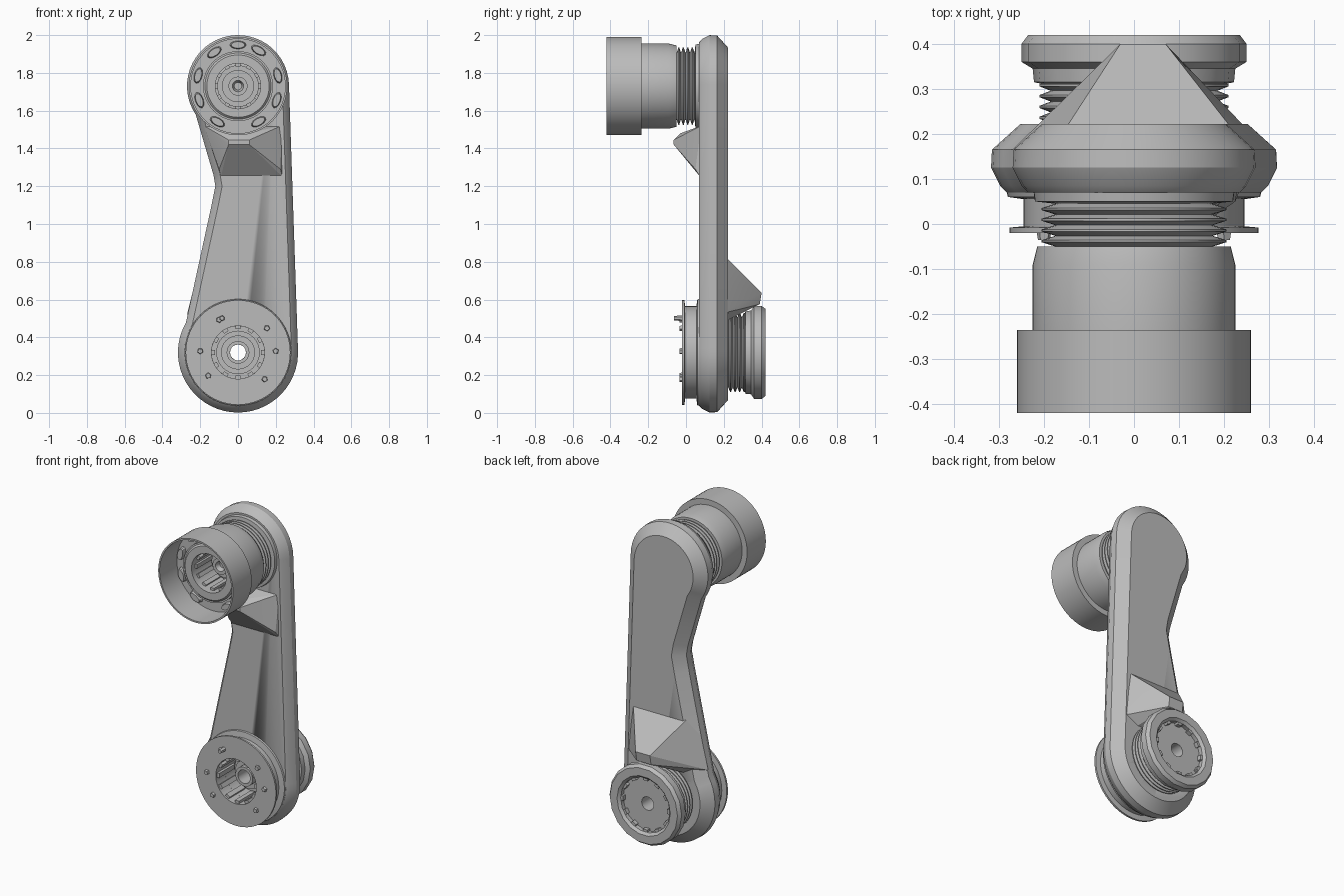
import bpy, bmesh, math
from mathutils import Vector, Matrix

cube = bpy.data.objects.get("Cube")
if cube:
    bpy.data.objects.remove(cube, do_unlink=True)

GREY = (0.5, 0.5, 0.5, 1)
mat = bpy.data.materials.new("neutral grey")
mat.use_nodes = True
mat.diffuse_color = GREY
mat.node_tree.nodes["Principled BSDF"].inputs["Base Color"].default_value = GREY

LOW, TOP = 0.32, 1.73          # heights of the two joint axes


def finish(name, bm, angle=30):
    """Turn a bmesh into a shaded grey object."""
    bmesh.ops.remove_doubles(bm, verts=bm.verts, dist=1e-5)
    bmesh.ops.recalc_face_normals(bm, faces=bm.faces)
    me = bpy.data.meshes.new(name)
    bm.to_mesh(me)
    bm.free()
    ob = bpy.data.objects.new(name, me)
    bpy.context.collection.objects.link(ob)
    me.materials.append(mat)
    bpy.ops.object.select_all(action='DESELECT')
    ob.select_set(True)
    bpy.context.view_layer.objects.active = ob
    bpy.ops.object.shade_smooth_by_angle(angle=math.radians(angle))
    return ob


def lathe(name, z, profile, steps=64, ring=False):
    """Spin (radius, y) points around a y-parallel axis at height z."""
    bm = bmesh.new()
    vs = [bm.verts.new((r, y, z)) for r, y in profile]
    pairs = list(zip(vs, vs[1:])) + ([(vs[-1], vs[0])] if ring else [])
    edges = [bm.edges.new(p) for p in pairs]
    bmesh.ops.spin(bm, geom=vs + edges, cent=(0, 0, z), axis=(0, 1, 0),
                   angle=2 * math.pi, steps=steps)
    return finish(name, bm)


def hull(name, pts):
    bm = bmesh.new()
    for p in pts:
        bm.verts.new(p)
    bmesh.ops.convex_hull(bm, input=bm.verts)
    return finish(name, bm, 15)


def around(name, z, radius, y, size, angles, round_sides=0):
    """Small blocks or studs set around a joint axis; size is radial, y, tangential."""
    bm = bmesh.new()
    for a in angles:
        m = (Matrix.Translation((0, y, z)) @ Matrix.Rotation(-math.radians(a), 4, 'Y')
             @ Matrix.Translation((radius, 0, 0)) @ Matrix.Diagonal((*size, 1)))
        if round_sides:
            bmesh.ops.create_cone(bm, cap_ends=True, segments=round_sides, radius1=0.5,
                                  radius2=0.4, depth=1,
                                  matrix=m @ Matrix.Rotation(math.pi / 2, 4, 'X'))
        else:
            bmesh.ops.create_cube(bm, size=1, matrix=m)
    return finish(name, bm)


def thread(y0, y1, count, crest, root):
    """Zigzag profile for ridged necks."""
    step = (y1 - y0) / count
    pts = []
    for i in range(count):
        y = y0 + i * step
        pts += [(root, y), (crest, y + step * 0.4), (crest, y + step * 0.6)]
    return pts + [(root, y1)]


# Link body: offset sections of one outline
def arc(z, r, a0, a1, n):
    return [Vector((r * math.cos(t), z + r * math.sin(t)))
            for t in (math.radians(a0 + (a1 - a0) * i / n) for i in range(n + 1))]


def inset(pts, d):
    out = []
    for i, p in enumerate(pts):
        e1 = (p - pts[i - 1]).normalized()
        e2 = (pts[(i + 1) % len(pts)] - p).normalized()
        n1, n2 = Vector((-e1.y, e1.x)), Vector((-e2.y, e2.x))
        out.append(p + (n1 + n2) * d / (1 + n1.dot(n2)))
    return out


outline = arc(LOW, 0.318, 150, 364, 32) + arc(TOP, 0.27, 2, 214, 28)
outline += [Vector(p) for p in ((-0.13, 1.26), (-0.12, 1.2), (-0.14, 1.1))]
bm = bmesh.new()
loops = [[bm.verts.new((p.x, y, p.y)) for p in inset(outline, d)]
         for y, d in ((0.07, 0.035), (0.085, 0.02), (0.125, 0), (0.165, 0.002), (0.222, 0.065))]
for a, b in zip(loops, loops[1:]):
    for i in range(len(a)):
        j = (i + 1) % len(a)
        bm.faces.new((a[i], a[j], b[j], b[i]))
bm.faces.new(loops[0])
bm.faces.new(loops[-1])
link = finish("link_body", bm, 25)

# Bore and through hole in the lower end
cutter = lathe("bore_cutter", LOW, [(0, -0.2), (0.14, -0.2), (0.14, 0.17),
                                    (0.042, 0.17), (0.042, 0.6), (0, 0.6)], 32)
cutter.hide_render = True
bpy.context.view_layer.objects.active = link
mod = link.modifiers.new("bore", 'BOOLEAN')
mod.operation, mod.solver, mod.object = 'DIFFERENCE', 'EXACT', cutter
bpy.ops.object.modifier_apply(modifier=mod.name)
bpy.data.objects.remove(cutter, do_unlink=True)

# Ramps that fair the arm into each joint
hull("rear_ramp", [(-0.15, 0.215, 0.82), (0.215, 0.215, 0.82),
                   (-0.22, 0.165, 0.72), (0.275, 0.165, 0.72),
                   (-0.27, 0.165, 0.52), (0.295, 0.165, 0.52),
                   (-0.03, 0.40, 0.635), (0.07, 0.40, 0.635),
                   (-0.03, 0.39, 0.575), (0.07, 0.39, 0.575),
                   (-0.15, 0.2, 0.48), (0.17, 0.2, 0.48)])
hull("front_ramp", [(-0.09, 0.075, 1.25), (0.235, 0.075, 1.25),
                    (-0.10, 0.05, 1.29), (0.225, 0.05, 1.29),
                    (-0.05, -0.065, 1.42), (0.06, -0.065, 1.42),
                    (-0.05, -0.065, 1.445), (0.06, -0.065, 1.445),
                    (-0.04, -0.03, 1.48), (0.05, -0.03, 1.48),
                    (-0.18, 0.08, 1.52), (0.23, 0.08, 1.52)])

# Upper joint: open cup, barrel and ridged neck
lathe("upper_cup", TOP, [(0.26, -0.42), (0.26, -0.235), (0.225, -0.235), (0.225, -0.09),
                         (0.215, -0.05), (0.12, -0.05), (0.12, -0.29), (0.165, -0.29),
                         (0.175, -0.28), (0.185, -0.28), (0.185, -0.25), (0.25, -0.25),
                         (0.25, -0.42)], ring=True)
lathe("upper_neck", TOP, [(0, -0.05)] + thread(-0.05, 0.045, 4, 0.205, 0.175)
      + [(0.22, 0.05), (0.225, 0.085), (0.25, 0.09), (0.25, 0.11), (0, 0.11)])
lathe("upper_hub", TOP, [(0, -0.15), (0.02, -0.15), (0.03, -0.18), (0.05, -0.18), (0.05, -0.14),
                         (0.085, -0.14), (0.085, -0.11), (0.11, -0.11), (0.11, -0.05), (0, -0.05)])
around("upper_splines", TOP, 0.115, -0.17, (0.02, 0.17, 0.025), range(0, 360, 30))
around("cup_lugs", TOP, 0.218, -0.26, (0.045, 0.03, 0.09), (15, 60, 90, 125, 165, 200, 240, 300, 340), 12)

# Lower joint: flange, body and rim around the bore
lathe("lower_flange", LOW, [(0.14, -0.02), (0.277, -0.02), (0.277, -0.008), (0.245, -0.005),
                            (0.245, 0.055), (0.28, 0.06), (0.285, 0.08), (0.14, 0.08)], ring=True)
lathe("lower_hub", LOW, [(0.042, 0.06), (0.06, 0.06), (0.06, 0.1), (0.09, 0.1),
                         (0.09, 0.13), (0.115, 0.13), (0.115, 0.18), (0.042, 0.18)], 32, ring=True)
around("lower_splines", LOW, 0.133, 0.07, (0.02, 0.16, 0.028), range(0, 360, 30))
around("flange_studs", LOW, 0.2, -0.025, (0.035, 0.02, 0.035), (2, 40, 120, 178, 218, 315), 5)
around("locating_pin", LOW, 0.2, -0.04, (0.03, 0.045, 0.03), (115,), 6)

# Rear coupling: ridged neck and faceted collar with a recess
lathe("rear_neck", LOW, [(0.042, 0.2)] + thread(0.2, 0.32, 5, 0.21, 0.185)
      + [(0.042, 0.32)], 48, ring=True)
lathe("rear_collar", LOW, [(0.20, 0.31), (0.222, 0.315), (0.225, 0.345), (0.25, 0.36),
                           (0.25, 0.4), (0.235, 0.42), (0.185, 0.42), (0.17, 0.405), (0.17, 0.38),
                           (0.042, 0.38), (0.042, 0.31)], 18, ring=True)
around("collar_teeth", LOW, 0.163, 0.39, (0.02, 0.03, 0.03), range(0, 360, 30))
